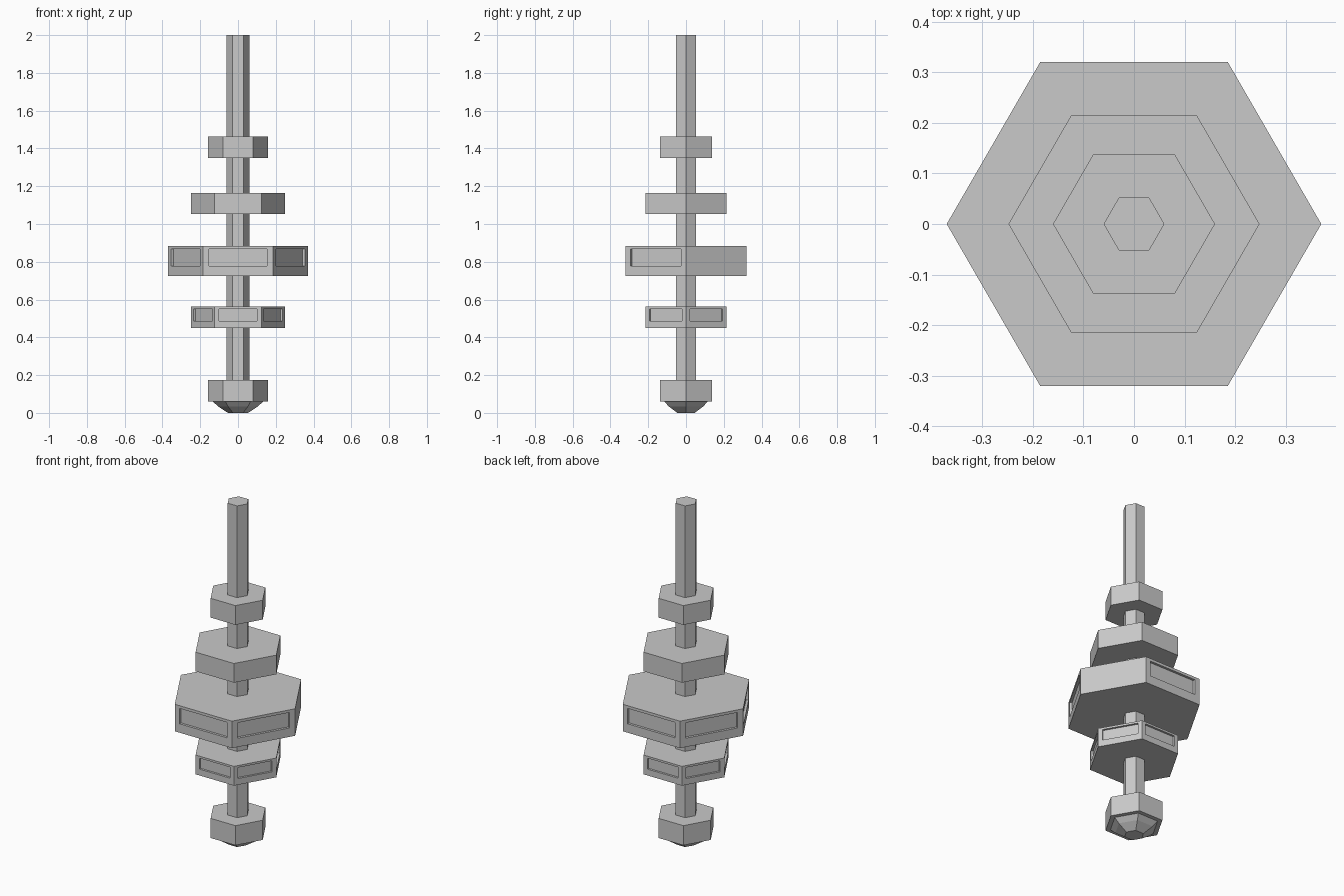
import bpy, bmesh
from math import cos, sin, radians
from mathutils import Vector

if "Cube" in bpy.data.objects:
    bpy.data.objects.remove(bpy.data.objects["Cube"], do_unlink=True)

GREY = (0.588, 0.588, 0.588, 1)
grey = bpy.data.materials.new("plain grey")
grey.use_nodes = True
grey.diffuse_color = GREY
grey.node_tree.nodes["Principled BSDF"].inputs["Base Color"].default_value = GREY


def hex_ring(bm, radius, z):
    return [bm.verts.new((radius * cos(radians(a)), radius * sin(radians(a)), z))
            for a in range(0, 360, 60)]


def cut_panel(bm, face, half_width, low, high, depth):
    """Cut a shallow rectangular recess into one upright side face."""
    normal = face.normal.copy()
    centre = face.calc_center_median()
    along = Vector((0, 0, 1)).cross(normal)
    bmesh.ops.inset_individual(bm, faces=[face], thickness=0.01)
    for v in face.verts:
        side = half_width if (v.co - centre).dot(along) > 0 else -half_width
        z = high if v.co.z > centre.z else low
        v.co = Vector((centre.x, centre.y, z)) + along * side
    floor = bmesh.ops.extrude_discrete_faces(bm, faces=[face])["faces"][0]
    for v in floor.verts:
        v.co -= normal * depth


def hex_solid(name, profile, panel=None, blank=()):
    """Stack six-sided rings given as (radius, z) from bottom to top."""
    bm = bmesh.new()
    rings = [hex_ring(bm, r, z) for r, z in profile]
    bm.faces.new(rings[0][::-1])
    bm.faces.new(rings[-1])
    sides = []
    for lower, upper in zip(rings, rings[1:]):
        for i in range(6):
            j = (i + 1) % 6
            sides.append(bm.faces.new((lower[i], lower[j], upper[j], upper[i])))
    bm.normal_update()
    if panel:
        for i, face in enumerate(sides):
            if i not in blank:
                cut_panel(bm, face, *panel)
    mesh = bpy.data.meshes.new(name)
    bm.to_mesh(mesh)
    bm.free()
    mesh.materials.append(grey)
    obj = bpy.data.objects.new(name, mesh)
    bpy.context.scene.collection.objects.link(obj)
    return obj


# Central shaft
hex_solid("shaft", [(0.06, 0.1), (0.06, 2.0)])

# Rounded cap under the bottom nut
hex_solid("bottom_cap", [(0.053, 0), (0.105, 0.034), (0.133, 0.06), (0.133, 0.08)])

# Plain collars
hex_solid("bottom_nut", [(0.16, 0.06), (0.16, 0.175)])
hex_solid("top_nut", [(0.16, 1.35), (0.16, 1.463)])
hex_solid("upper_ring", [(0.248, 1.053), (0.248, 1.165)])

# Collars with recessed panels; the main one has a blank back-left side
hex_solid("lower_ring", [(0.248, 0.45), (0.248, 0.563)],
          panel=(0.1, 0.487, 0.551, 0.012))
hex_solid("main_ring", [(0.37, 0.726), (0.37, 0.884)],
          panel=(0.153, 0.778, 0.868, 0.014), blank=(0,))
